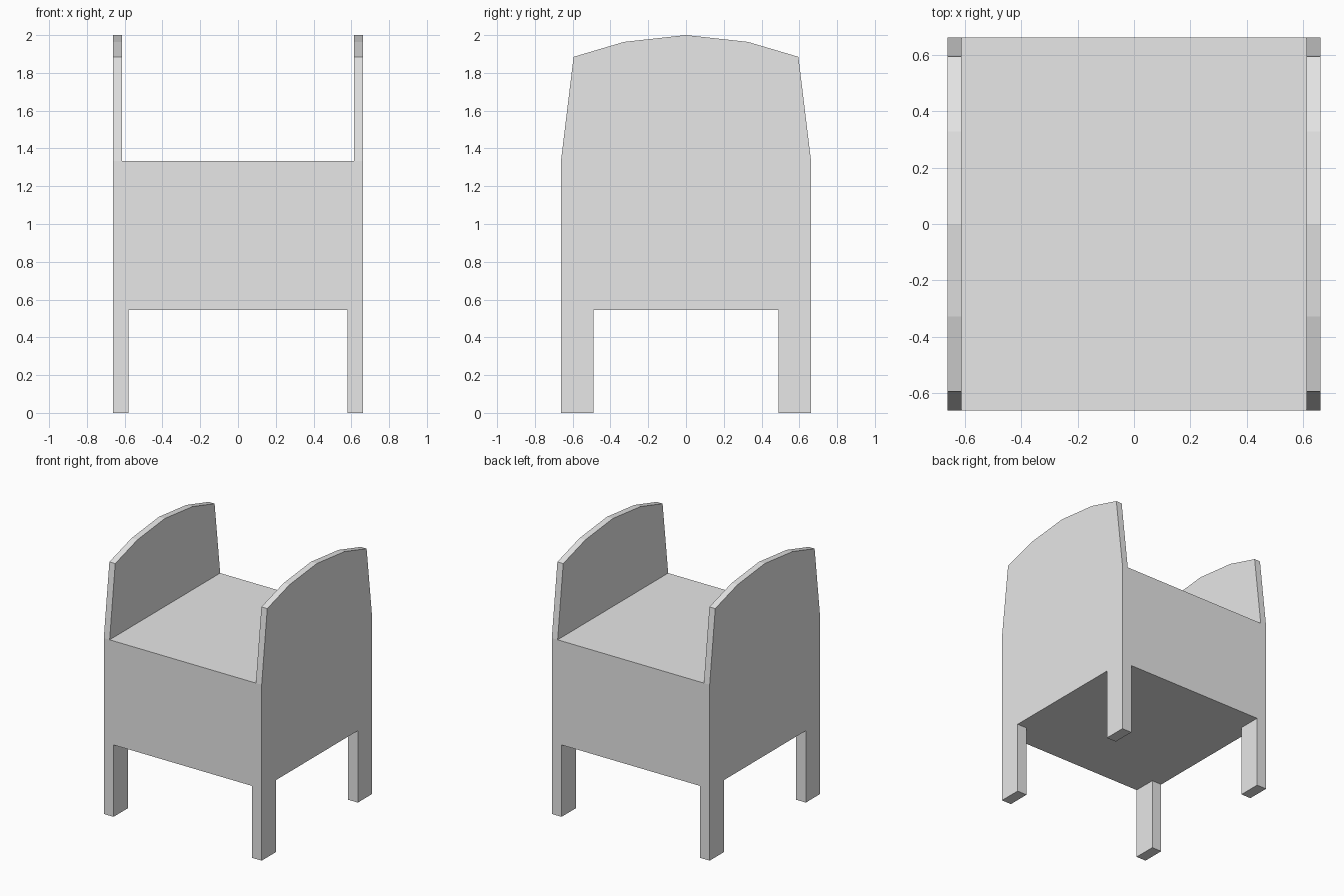
import bpy
import bmesh

if "Cube" in bpy.data.objects:
    bpy.data.objects.remove(bpy.data.objects["Cube"], do_unlink=True)

HALF = 0.662           # half width and half depth
SEAT_BOTTOM, SEAT_TOP = 0.545, 1.333
ARM_INNER = 0.613      # inner face of the side panels
LEG_X, LEG_Y = 0.58, 0.49

grey = bpy.data.materials.new("plain_grey")
grey.use_nodes = True
colour = (0.8, 0.8, 0.8, 1)
grey.diffuse_color = colour
grey.node_tree.nodes["Principled BSDF"].inputs["Base Color"].default_value = colour


def extruded(name, outline, x0, x1):
    """Solid from a (y, z) outline swept from x0 to x1."""
    bm = bmesh.new()
    face = bm.faces.new([bm.verts.new((x0, y, z)) for y, z in outline])
    swept = bmesh.ops.extrude_face_region(bm, geom=[face])["geom"]
    for v in swept:
        if isinstance(v, bmesh.types.BMVert):
            v.co.x = x1
    bmesh.ops.recalc_face_normals(bm, faces=bm.faces)
    mesh = bpy.data.meshes.new(name)
    bm.to_mesh(mesh)
    bm.free()
    mesh.materials.append(grey)
    obj = bpy.data.objects.new(name, mesh)
    bpy.context.collection.objects.link(obj)
    return obj


def rectangle(y0, y1, z0, z1):
    return [(y0, z0), (y1, z0), (y1, z1), (y0, z1)]


# Seat block
chair = extruded("chair", rectangle(-HALF, HALF, SEAT_BOTTOM, SEAT_TOP), -HALF, HALF)

# Arched side panels, sunk into the seat block
arch = [(HALF, SEAT_TOP), (0.595, 1.885), (0.328, 1.964)]
arm_outline = ([(-HALF, 1.0), (HALF, 1.0)] + arch + [(0, 2)]
               + [(-y, z) for y, z in reversed(arch)])
parts = []
for side, sx in (("left", 1), ("right", -1)):
    parts.append(extruded(side + "_arm", arm_outline, sx * ARM_INNER, sx * HALF))
    # Legs at the corners
    for end, sy in (("front", -1), ("back", 1)):
        parts.append(extruded(f"{end}_{side}_leg",
                              rectangle(sy * LEG_Y, sy * HALF, 0, 0.8),
                              sx * LEG_X, sx * HALF))

# Join the parts into one seamless shell
for part in parts:
    mod = chair.modifiers.new(part.name, "BOOLEAN")
    mod.operation = "UNION"
    mod.solver = "EXACT"
    mod.object = part
bpy.context.view_layer.update()
evaluated = chair.evaluated_get(bpy.context.evaluated_depsgraph_get())
shell = bpy.data.meshes.new_from_object(evaluated)
chair.modifiers.clear()
chair.data = shell
for part in parts:
    bpy.data.objects.remove(part, do_unlink=True)

# Merge the flat faces
bm = bmesh.new()
bm.from_mesh(shell)
bmesh.ops.remove_doubles(bm, verts=bm.verts, dist=0.0005)
bmesh.ops.dissolve_limit(bm, angle_limit=0.01, verts=bm.verts, edges=bm.edges)
bmesh.ops.recalc_face_normals(bm, faces=bm.faces)
for f in bm.faces:
    f.material_index = 0
bm.to_mesh(shell)
bm.free()
shell.materials.clear()
shell.materials.append(grey)
